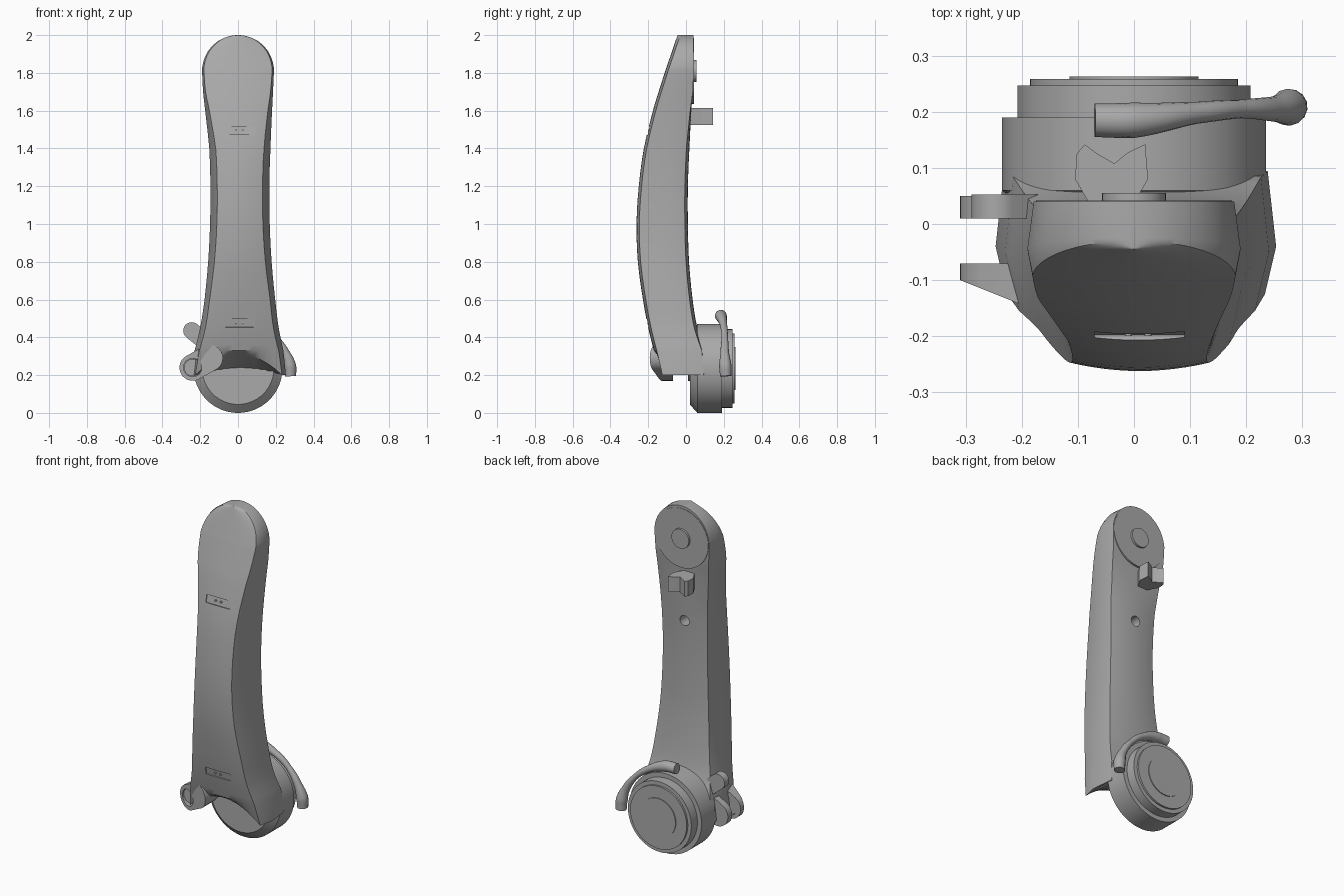
import bpy, bmesh, math
from mathutils import Vector, Matrix

cube = bpy.data.objects.get("Cube")
if cube:
    bpy.data.objects.remove(cube)

grey = bpy.data.materials.new("satin grey")
grey.use_nodes = True
grey.diffuse_color = (0.4, 0.4, 0.4, 1)
grey.node_tree.nodes["Principled BSDF"].inputs["Base Color"].default_value = (0.4, 0.4, 0.4, 1)


def finish(name, bm):
    bmesh.ops.remove_doubles(bm, verts=bm.verts, dist=0.0001)
    bmesh.ops.recalc_face_normals(bm, faces=bm.faces)
    mesh = bpy.data.meshes.new(name)
    bm.to_mesh(mesh)
    bm.free()
    mesh.materials.append(grey)
    ob = bpy.data.objects.new(name, mesh)
    bpy.context.collection.objects.link(ob)
    return ob


def activate(ob):
    bpy.ops.object.select_all(action='DESELECT')
    ob.select_set(True)
    bpy.context.view_layer.objects.active = ob


def smooth(ob, angle=28):
    activate(ob)
    bpy.ops.object.shade_smooth_by_angle(angle=math.radians(angle))
    return ob


def cut(ob, cutter):
    activate(ob)
    mod = ob.modifiers.new("cut", 'BOOLEAN')
    mod.operation, mod.solver, mod.object = 'DIFFERENCE', 'EXACT', cutter
    bpy.ops.object.modifier_apply(modifier=mod.name)
    bpy.data.objects.remove(cutter)


def lathe(name, profile, x, z, steps=64):
    """Turn (radius, y) points about an axis along y."""
    bm = bmesh.new()
    vs = [bm.verts.new((x + r, y, z)) for r, y in profile]
    es = [bm.edges.new(p) for p in zip(vs, vs[1:])]
    bmesh.ops.spin(bm, geom=vs + es, cent=(x, 0, z), axis=(0, 1, 0),
                   angle=math.tau, steps=steps)
    return finish(name, bm)


def rod(name, x, z, r, y0, y1, steps=32):
    return lathe(name, [(0, y0), (r, y0), (r, y1), (0, y1)], x, z, steps)


def prism(name, start, end):
    """Join two matching outlines into a solid."""
    bm = bmesh.new()
    a = [bm.verts.new(p) for p in start]
    b = [bm.verts.new(p) for p in end]
    bm.faces.new(a)
    bm.faces.new(b)
    for i in range(len(a)):
        j = (i + 1) % len(a)
        bm.faces.new((a[i], a[j], b[j], b[i]))
    return finish(name, bm)


def capsule(p, q, r, steps=14):
    """Rounded outline in the xz plane around the segment p-q."""
    base = math.atan2(q[1] - p[1], q[0] - p[0])
    pts = []
    for c, off in ((q, -math.pi / 2), (p, math.pi / 2)):
        for i in range(steps + 1):
            t = base + off + math.pi * i / steps
            pts.append((c[0] + r * math.cos(t), c[1] + r * math.sin(t)))
    return pts


# Arm sections: height, half width, front half width, front y, ridge y, back y
rows = [
    (0.33, 0.235, 0.21, -0.17, -0.05, 0.1),
    (0.45, 0.208, 0.18, -0.2, -0.07, 0.06),
    (0.6, 0.187, 0.16, -0.228, -0.09, 0.035),
    (0.8, 0.168, 0.135, -0.255, -0.1, 0.016),
    (1.0, 0.158, 0.122, -0.262, -0.1, 0.01),
    (1.2, 0.156, 0.12, -0.25, -0.1, 0.01),
    (1.4, 0.162, 0.128, -0.223, -0.09, 0.018),
    (1.6, 0.177, 0.155, -0.175, -0.07, 0.028),
    (1.7, 0.185, 0.172, -0.145, -0.055, 0.036),
]
HEAD, R = 1.81, 0.19
for deg in range(0, 91, 9):
    s = math.sin(math.radians(deg))
    w = R * math.cos(math.radians(min(deg, 88)))
    rows.append((HEAD + R * s, w, w * 0.95, -0.11 + 0.065 * s, -0.045 + 0.02 * s, 0.04))


def refine(table, n=3):
    """Catmull-Rom interpolation between the sections."""
    out = []
    for i in range(len(table) - 1):
        a, b, c, d = (Vector(table[max(0, min(len(table) - 1, k))]) for k in range(i - 1, i + 3))
        for k in range(n):
            t = k / n
            out.append(b + (c - a) * t / 2 + (a * 2 - b * 5 + c * 4 - d) * t * t / 2
                       + (b * 3 - a - c * 3 + d) * t ** 3 / 2)
    return out + [Vector(table[-1])]


N = 12


def section(row, foot=False):
    z, w, fw, yf, ym, yb = row
    waist = max(0, min(1, (1.7 - z) / 0.3))
    shift = 0.01 * waist * min(1, z / 0.6)
    us = [2 * i / N - 1 for i in range(N + 1)]
    front = [(u * fw, yf + 0.015 * u * u) for u in us]
    back = [(u * w * 0.94, yb - 0.016 * waist * u * u) for u in reversed(us)]
    pts = front + [(w, ym)] + back + [(-w, ym)]
    ring = []
    for i, (x, y) in enumerate(pts):
        h = z
        if foot and i <= N:
            h += 0.11 * (1 - us[i] ** 2)
        ring.append((x + shift, y, h))
    return ring


# Main arm, with an arched and sloping foot
bm = bmesh.new()
rings = [section((0.2, 0.25, 0.23, -0.14, -0.04, 0.11), True)]
rings += [section(r) for r in refine(rows)]
grid = [[bm.verts.new(p) for p in ring] for ring in rings]
M = len(grid[0])
for lo, hi in zip(grid, grid[1:]):
    for i in range(M):
        j = (i + 1) % M
        bm.faces.new((lo[i], lo[j], hi[j], hi[i]))
for ring in (grid[0], grid[-1]):
    for i in range(N):
        bm.faces.new((ring[i], ring[i + 1], ring[2 * N + 1 - i], ring[2 * N + 2 - i]))
    bm.faces.new((ring[N], ring[N + 1], ring[N + 2]))
    bm.faces.new((ring[0], ring[2 * N + 2], ring[2 * N + 3]))
arm = finish("arm", bm)

# Round hole in the back and two shallow slots in the front
cut(arm, rod("hole_cutter", 0, 1.31, 0.03, -0.06, 0.1))
for label, z, y, slope in (("upper", 1.495, -0.2, 0.24), ("lower", 0.475, -0.205, -0.18)):
    bm = bmesh.new()
    tilt = Matrix.Rotation(-math.atan(slope), 4, 'X')
    place = Matrix.Translation((0.01, y, z)) @ tilt
    bmesh.ops.create_cube(bm, size=1, matrix=place @ Matrix.Diagonal((0.16, 0.016, 0.045, 1)))
    cut(arm, finish("slot_cutter", bm))
    for side, x in (("left", 0.025), ("right", -0.01)):
        smooth(rod(label + "_slot_screw_" + side, x, z, 0.006, y, y + 0.014, 12))
smooth(arm)

# Joint drum at the bottom
smooth(lathe("joint_drum", [
    (0, 0.02), (0.19, 0.02), (0.235, 0.06), (0.235, 0.19), (0.208, 0.19), (0.208, 0.247),
    (0.185, 0.247), (0.185, 0.258), (0.115, 0.258), (0.115, 0.263), (0, 0.263)], 0, 0.235))

# Flat pad and boss behind the head
smooth(rod("head_pad", 0, HEAD, 0.175, -0.02, 0.042, 64))
smooth(rod("head_boss", 0, HEAD, 0.057, 0.03, 0.055))

# Hooked cable claw on the back
claw = [(-0.105, 0.08), (-0.102, 0.125), (-0.088, 0.142), (-0.065, 0.125), (-0.035, 0.108),
        (-0.01, 0.128), (0.02, 0.142), (0.025, 0.08), (-0.01, 0.02), (-0.07, 0.02)]
smooth(prism("cable_claw", [(x, y, 1.525) for x, y in claw], [(x, y, 1.615) for x, y in claw]))

# Pierced clamp ears on the right side
ear = capsule((-0.24, 0.24), (-0.15, 0.29), 0.07)
front_ear = prism("front_ear", [(x, -0.1 - (x + 0.31) * 0.4, z) for x, z in ear],
                  [(x, -0.07, z) for x, z in ear])
cut(front_ear, rod("ear_cutter", -0.24, 0.24, 0.048, -0.3, 0.0))
smooth(front_ear)
smooth(rod("ear_pin", -0.24, 0.24, 0.046, -0.1, -0.075))
smooth(prism("rear_ear", [(x, 0.01, z) for x, z in ear], [(x, 0.05, z) for x, z in ear]))
tab = capsule((-0.245, 0.435), (-0.14, 0.35), 0.045)
smooth(prism("clamp_tab", [(x, 0.01, z) for x, z in tab], [(x, 0.053, z) for x, z in tab]))

# Curved release lever over the drum
curve = bpy.data.curves.new("release_lever", 'CURVE')
curve.dimensions = '3D'
curve.bevel_depth, curve.bevel_resolution = 0.03, 5
curve.use_fill_caps = True
curve.resolution_u = 8
path = [(-0.07, 0.185, 0.515, 1), (0.0, 0.185, 0.512, 1.05), (0.11, 0.198, 0.47, 0.65),
        (0.19, 0.205, 0.405, 0.55), (0.25, 0.205, 0.32, 0.75), (0.275, 0.208, 0.25, 1.1),
        (0.278, 0.21, 0.195, 1.0)]
spline = curve.splines.new('BEZIER')
spline.bezier_points.add(len(path) - 1)
for bp, (x, y, z, r) in zip(spline.bezier_points, path):
    bp.co, bp.radius = (x, y, z), r
    bp.handle_left_type = bp.handle_right_type = 'AUTO'
curve.materials.append(grey)
lever = bpy.data.objects.new("release_lever", curve)
bpy.context.collection.objects.link(lever)
